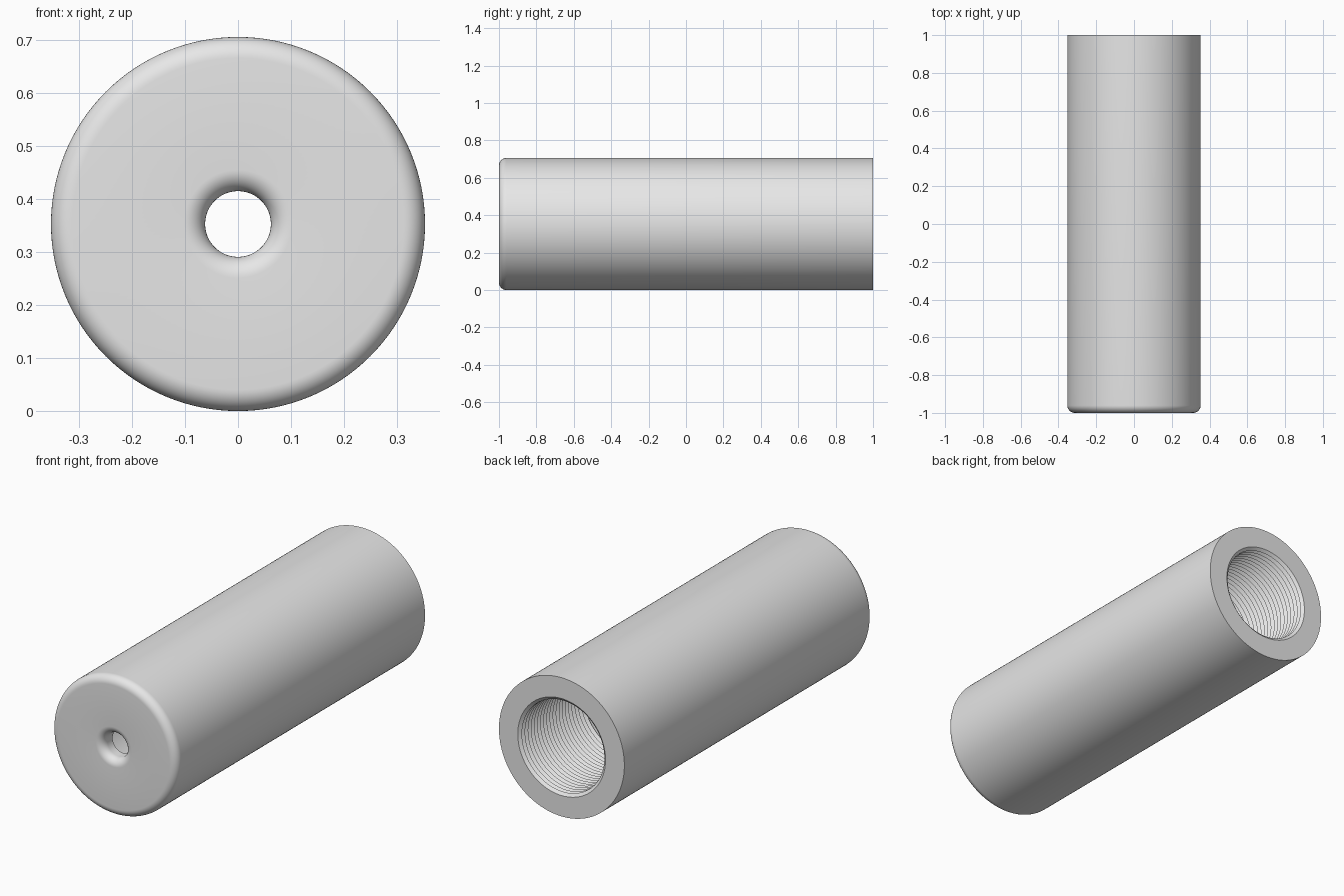
import bpy
import bmesh
from math import sin, cos, pi, radians

if "Cube" in bpy.data.objects:
    bpy.data.objects.remove(bpy.data.objects["Cube"], do_unlink=True)

RADIUS = 0.353        # outer tube
HOLE = 0.062          # front opening
BORE = 0.247          # rear bore and chamber
CREST = 0.232         # inner edge of the thread
FILLET = 0.04
WALL_Y = -0.92        # inside of the front wall
PITCH, TURNS = 0.025, 21
SEGMENTS = 128

grey = bpy.data.materials.new("plain grey")
grey.use_nodes = True
colour = (0.8, 0.8, 0.8, 1)
grey.diffuse_color = colour
grey.node_tree.nodes["Principled BSDF"].inputs["Base Color"].default_value = colour


def arc(r, y, start, end, steps=10):
    """Quarter-round profile points about the centre (r, y)."""
    angles = [radians(start + (end - start) * i / steps) for i in range(steps + 1)]
    return [(r + FILLET * cos(a), y + FILLET * sin(a)) for a in angles]


def lathe(name, profile):
    """Revolve a closed (radius, y) profile around the lengthwise axis."""
    bm = bmesh.new()
    rings = []
    for i in range(SEGMENTS):
        a = 2 * pi * i / SEGMENTS
        rings.append([bm.verts.new((r * cos(a), y, RADIUS + r * sin(a)))
                      for r, y in profile])
    count = len(profile)
    for i, ring in enumerate(rings):
        after = rings[(i + 1) % SEGMENTS]
        for j in range(count):
            k = (j + 1) % count
            bm.faces.new((ring[j], ring[k], after[k], after[j]))
    bmesh.ops.recalc_face_normals(bm, faces=bm.faces)
    mesh = bpy.data.meshes.new(name)
    bm.to_mesh(mesh)
    bm.free()
    mesh.materials.append(grey)
    obj = bpy.data.objects.new(name, mesh)
    bpy.context.collection.objects.link(obj)
    bpy.ops.object.select_all(action="DESELECT")
    obj.select_set(True)
    bpy.context.view_layer.objects.active = obj
    bpy.ops.object.shade_smooth_by_angle(angle=radians(30))
    return obj


# Front end: rounded hole edge, flat face, rounded outer edge
profile = [(HOLE, WALL_Y)]
profile += arc(HOLE + FILLET, -1 + FILLET, 180, 270)
profile += arc(RADIUS - FILLET, -1 + FILLET, -90, 0)

# Outer wall and flat rear rim
profile += [(RADIUS, 1), (BORE, 1)]

# Rear thread, cut as repeated V grooves
for turn in range(TURNS):
    y = 1 - turn * PITCH
    profile += [(CREST, y - PITCH / 2), (BORE, y - PITCH)]

# Smooth inner chamber up to the front wall
profile.append((BORE, WALL_Y))

lathe("threaded_tube", profile)
